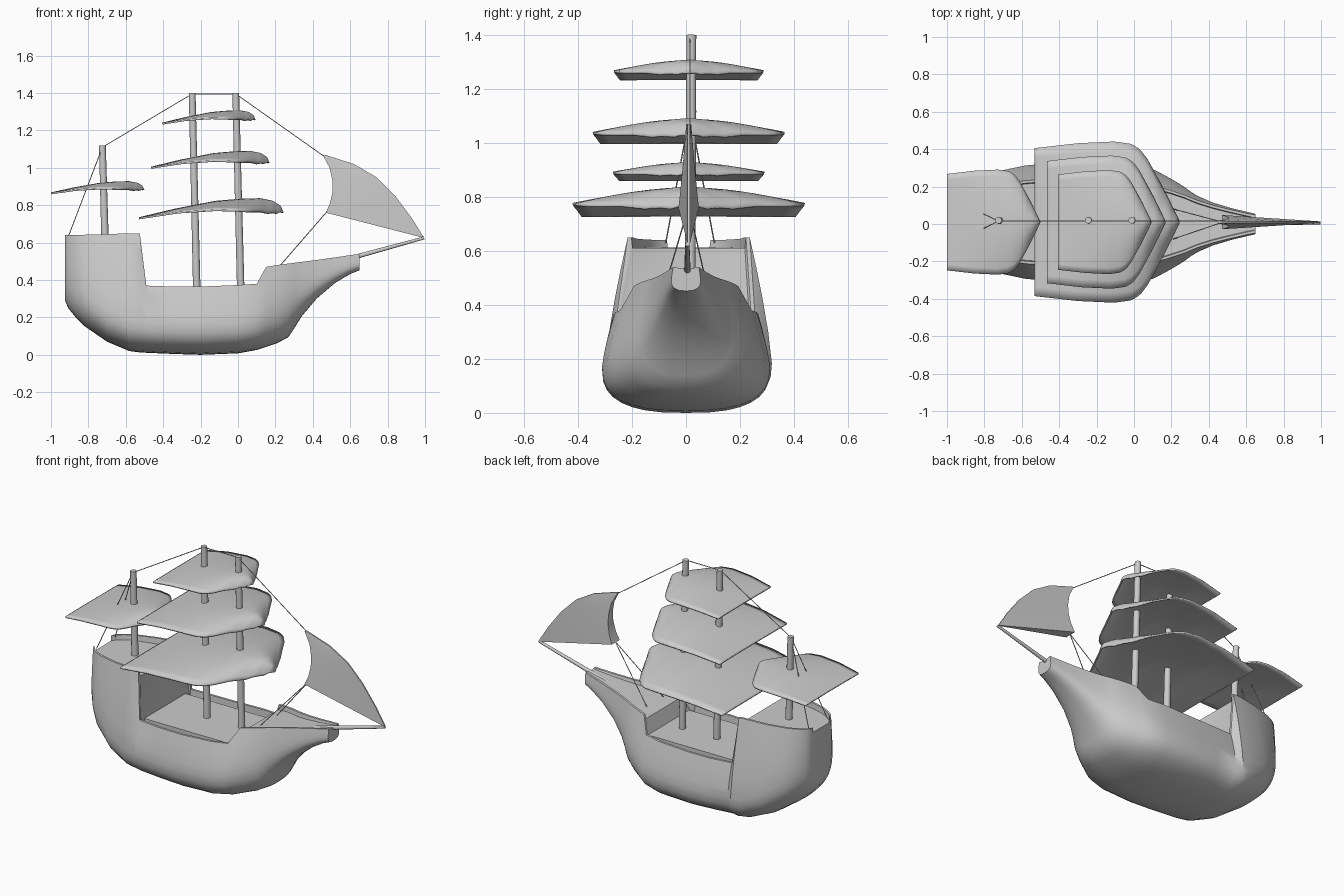
import bpy, bmesh, math
from mathutils import Vector

cube = bpy.data.objects.get("Cube")
if cube:
    bpy.data.objects.remove(cube, do_unlink=True)

grey = bpy.data.materials.new("plain_grey")
grey.use_nodes = True
COL = (0.6, 0.6, 0.6, 1)
grey.diffuse_color = COL
grey.node_tree.nodes["Principled BSDF"].inputs["Base Color"].default_value = COL
MID = 0.015  # rigging and sterncastle sit slightly off the hull's middle


def finish(name, bm, angle=40):
    bmesh.ops.recalc_face_normals(bm, faces=bm.faces)
    me = bpy.data.meshes.new(name)
    bm.to_mesh(me)
    bm.free()
    ob = bpy.data.objects.new(name, me)
    bpy.context.collection.objects.link(ob)
    me.materials.append(grey)
    bpy.ops.object.select_all(action='DESELECT')
    ob.select_set(True)
    bpy.context.view_layer.objects.active = ob
    bpy.ops.object.shade_smooth_by_angle(angle=math.radians(angle))
    return ob


def loft(name, rows, closed, angle=40):
    """Skin rows of points; closed rows get end caps."""
    bm = bmesh.new()
    vs = [[bm.verts.new(p) for p in r] for r in rows]
    n = len(rows[0])
    for a, b in zip(vs, vs[1:]):
        for i in range(n if closed else n - 1):
            j = (i + 1) % n
            bm.faces.new((a[i], a[j], b[j], b[i]))
    if closed:
        bm.faces.new(vs[0])
        bm.faces.new(vs[-1])
    return finish(name, bm, angle)


def rod(name, a, b, r1, r2, sides=12):
    a, b = Vector(a), Vector(b)
    bm = bmesh.new()
    bmesh.ops.create_cone(bm, cap_ends=True, segments=sides, radius1=r1,
                          radius2=r2, depth=(b - a).length)
    q = Vector((0, 0, 1)).rotation_difference(b - a)
    for v in bm.verts:
        v.co = q @ v.co + (a + b) / 2
    return finish(name, bm)


def box(name, lo, hi):
    bm = bmesh.new()
    bmesh.ops.create_cube(bm, size=1)
    for v in bm.verts:
        v.co = [(l + h) / 2 + c * (h - l) for c, l, h in zip(v.co, lo, hi)]
    return finish(name, bm)


def lerp(table, u):
    for (a, p), (b, q) in zip(table, table[1:]):
        if u <= b:
            return p + (q - p) * (u - a) / (b - a)
    return table[-1][1]


# Hull stations: x, keel z, rail z, widest half-width, rail half-width, deck depth
stations = [
    (-.925, .29, .64, .1, .095, .03), (-.908, .25, .64, .135, .12, .03),
    (-.87, .203, .641, .18, .148, .03),
    (-.82, .153, .642, .222, .172, .03), (-.7, .07, .645, .278, .205, .035),
    (-.58, .02, .65, .303, .222, .04), (-.525, .013, .65, .308, .226, .04),
    (-.49, .011, .37, .297, .255, .07), (-.35, .005, .365, .306, .265, .07),
    (-.2, .0, .365, .311, .268, .07), (0, .008, .373, .311, .262, .07),
    (.1, .026, .38, .293, .243, .07), (.15, .042, .47, .268, .193, .03),
    (.21, .062, .48, .235, .175, .025), (.27, .095, .488, .198, .155, .025),
    (.3, .14, .492, .175, .142, .025), (.34, .205, .497, .15, .126, .025),
    (.42, .3, .507, .115, .101, .02), (.52, .385, .521, .085, .076, .015),
    (.6, .432, .533, .066, .058, .01), (.65, .452, .54, .054, .048, .005)]


def section(x, zb, zt, w, wt, depth):
    mid = .01 if x < -.5 else 0
    zm = zb + min(.17, .45 * (zt - zb))
    half = []
    for i in range(9):                       # round bilge
        a = math.pi / 2 * i / 8
        half.append((w * math.sin(a) ** .75, zm - (zm - zb) * math.cos(a) ** .75))
    for t in (.25, .5, .75, 1):              # side leaning in to the rail
        half.append((w + (wt - w) * t ** 1.3, zm + (zt - zm) * t))
    half += [(wt - .014, zt), (wt - .018, zt - depth)]
    return ([(x, mid + y, z) for y, z in half]
            + [(x, mid - y, z) for y, z in reversed(half[1:])])


loft("hull", [section(*s) for s in stations], True, 35)
box("main_deck", (-.5, -.2, .325), (.13, .2, .358))

# Masts: name, foot x, top x, foot z, top z
for name, x0, x1, z0, z1 in (("mizzen_mast", -.71, -.725, .58, 1.12),
                             ("main_mast", -.22, -.245, .33, 1.4),
                             ("fore_mast", .015, -.012, .33, 1.4)):
    rod(name, (x0, MID, z0), (x1, MID + .005, z1), .02, .018)
rod("bowsprit", (.45, .005, .475), (.995, .005, .625), .014, .008)

# Sails: wide domed sheets, straight at the back, with a steep pointed front
WIDTH = [(0, .92), (.3, .98), (.55, 1), (.67, .97), (.73, .9), (.78, .78), (.9, .38), (1, .01)]
RISE = [(0, 0), (.25, .45), (.53, .86), (.7, .97), (.84, 1), (.93, .87), (.98, .62), (1, .28)]
DROP = [(0, .02), (.3, .22), (.5, .42), (.75, .64), (.9, .68), (.97, .46), (1, 0)]


def sail(name, x0, x1, half, z0, height):
    rows = []
    for i in range(51):
        u = i / 50
        row = []
        for j in range(17):
            v = j / 8 - 1
            z = z0 + height * (lerp(RISE, u) - lerp(DROP, u) * v * v)
            row.append((x0 + (x1 - x0) * u, .01 + half * lerp(WIDTH, u) * v, z))
        rows.append(row)
    ob = loft(name, rows, False, 60)
    mod = ob.modifiers.new("thickness", 'SOLIDIFY')
    mod.thickness = .009
    mod.offset = 0


sail("lower_sail", -.53, .24, .43, .731, .102)
sail("middle_sail", -.465, .165, .355, 1.001, .085)
sail("top_sail", -.405, .09, .277, 1.237, .066)
sail("mizzen_sail", -1, -.505, .28, .864, .06)

# Jib between its hollow inner edge and bulging outer edge, thickest at the tack
INNER = [(.47, .76), (.492, .81), (.505, .87), (.505, .93), (.49, 1), (.452, 1.07)]
OUTER = [(.995, .625), (.93, .73), (.84, .85), (.74, .95), (.62, 1.02), (.47, 1.068)]
rows = []
for k, ((xa, za), (xb, zb)) in enumerate(zip(INNER, OUTER)):
    front, back = [], []
    for i in range(7):
        s = i / 6
        x, z = xa + (xb - xa) * s, za + (zb - za) * s
        y = .004 + .034 * (1 - s) * (1 - .17 * k)
        front.append((x, .01 - y, z))
        back.append((x, .01 + y, z))
    rows.append(front + back[::-1])
loft("jib_sail", rows, True, 40)

# Rigging lines
mizzen, main, fore = (-.725, MID, 1.11), (-.245, MID, 1.395), (-.012, MID, 1.395)
head, tack = (.455, MID, 1.065), (.475, .01, .765)
lines = [(mizzen, main), (main, fore), (fore, head)]
for side in (-1, 1):
    lines.append((mizzen, (-.908, MID + side * .09, .63)))
    lines.append((tack, (.21, side * .08, .46)))
for a, b in lines:
    rod("rigging_line", a, b, .0025, .0025, 6)
